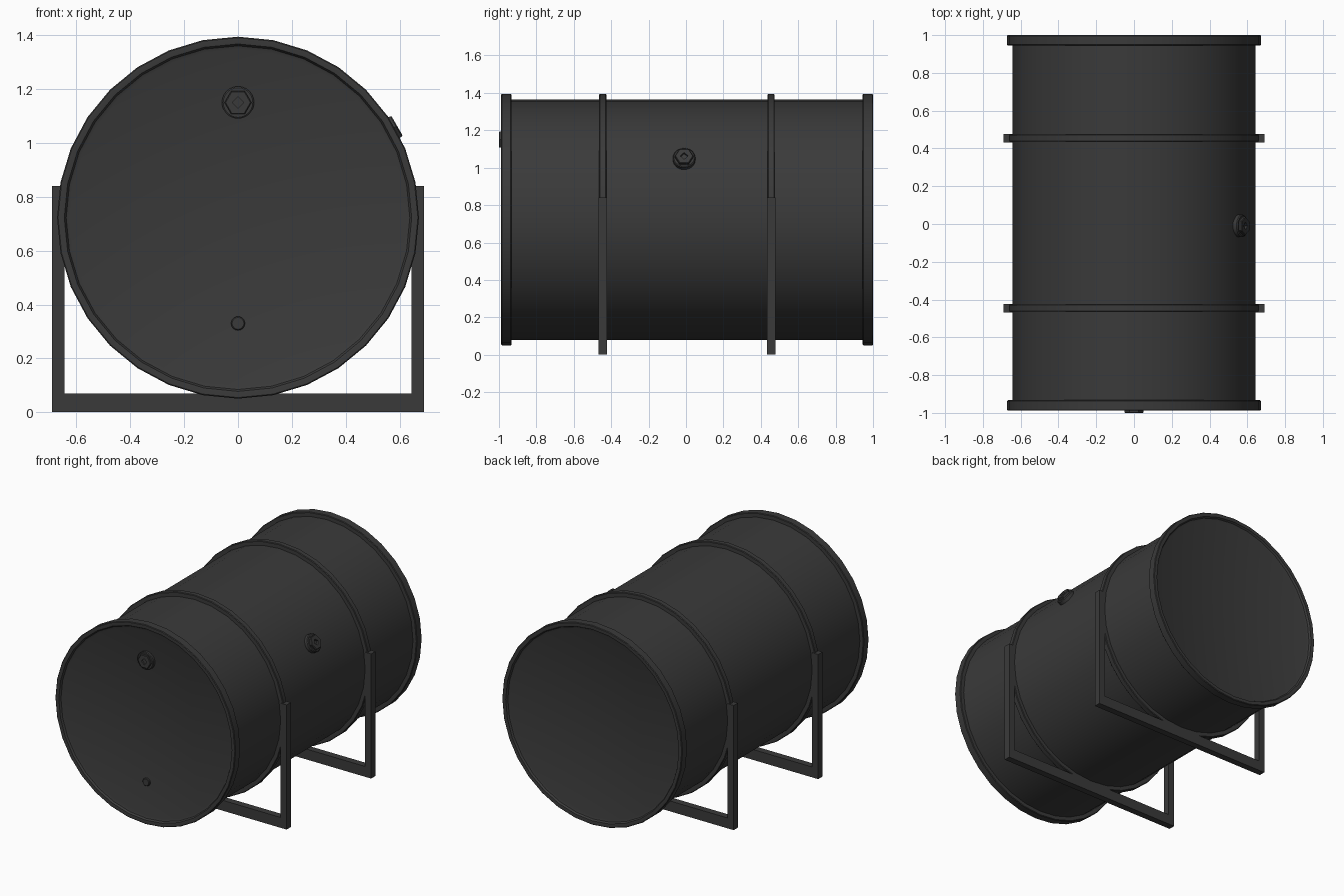
import bpy, bmesh, math
from mathutils import Vector, Matrix

if "Cube" in bpy.data.objects:
    bpy.data.objects.remove(bpy.data.objects["Cube"])

CZ = 0.7225  # height of drum axis
steel = bpy.data.materials.new("charcoal_steel")
steel.diffuse_color = (0.042, 0.042, 0.042, 1)
steel.use_nodes = True
steel.node_tree.nodes["Principled BSDF"].inputs["Base Color"].default_value = steel.diffuse_color


def finish(name, bm, matrix=None):
    bmesh.ops.remove_doubles(bm, verts=bm.verts, dist=1e-5)
    bmesh.ops.recalc_face_normals(bm, faces=bm.faces)
    me = bpy.data.meshes.new(name)
    bm.to_mesh(me)
    bm.free()
    ob = bpy.data.objects.new(name, me)
    bpy.context.collection.objects.link(ob)
    me.materials.append(steel)
    if matrix:
        ob.matrix_world = matrix
    bpy.ops.object.select_all(action='DESELECT')
    ob.select_set(True)
    bpy.context.view_layer.objects.active = ob
    bpy.ops.object.shade_smooth_by_angle(angle=math.radians(30))
    return ob


def lathe(bm, profile, sides, closed=False, phase=0.0):
    """Revolve (radius, height) points around the local z axis."""
    rings = []
    for r, h in profile:
        if r == 0:
            rings.append([bm.verts.new((0, 0, h))] * sides)
        else:
            rings.append([bm.verts.new((r * math.cos(a), r * math.sin(a), h))
                          for a in (phase + 2 * math.pi * i / sides for i in range(sides))])
    n = len(rings)
    for k in range(n if closed else n - 1):
        a, b = rings[k], rings[(k + 1) % n]
        for i in range(sides):
            j = (i + 1) % sides
            quad = list(dict.fromkeys((a[i], a[j], b[j], b[i])))
            bm.faces.new(quad)


def along(direction, origin):
    """Matrix turning local z to a direction."""
    q = Vector(direction).to_track_quat('Z', 'Y')
    return Matrix.Translation(origin) @ q.to_matrix().to_4x4()


drum_axis = Matrix.Translation((0, 0, CZ)) @ Matrix.Rotation(-math.pi / 2, 4, 'X')

# Drum shell with raised end rims and recessed lids
half = [(0, 0.975), (0.625, 0.975), (0.638, 0.980), (0.645, 0.993), (0.652, 0.994),
        (0.668, 0.994), (0.672, 0.990), (0.672, 0.943), (0.668, 0.939), (0.643, 0.939)]
profile = [(r, 0.006 - h) for r, h in half] + [(r, 0.006 + h) for r, h in reversed(half)]
bm = bmesh.new()
lathe(bm, profile, 32)
finish("drum", bm, drum_axis)

# Rolling hoops and the cradle frames below them
for label, y in (("front", -0.445), ("back", 0.455)):
    bm = bmesh.new()
    lathe(bm, [(0.64, y - 0.019), (0.668, y - 0.019), (0.672, y - 0.015),
               (0.672, y + 0.015), (0.668, y + 0.019), (0.64, y + 0.019)], 32, closed=True)
    finish(label + "_hoop", bm, drum_axis)

    # U-shaped outline extruded to the bar depth
    bm = bmesh.new()
    d = 0.0225
    outline = [(-0.69, 0), (0.69, 0), (0.69, 0.84), (0.645, 0.84),
               (0.645, 0.07), (-0.645, 0.07), (-0.645, 0.84), (-0.69, 0.84)]
    face = bm.faces.new([bm.verts.new((x, y - d, z)) for x, z in outline])
    ext = bmesh.ops.extrude_face_region(bm, geom=[face])
    bmesh.ops.translate(bm, vec=(0, 2 * d, 0),
                        verts=[v for v in ext["geom"] if isinstance(v, bmesh.types.BMVert)])
    finish(label + "_cradle", bm)


def plug(name, matrix, height):
    """Round flange, hexagonal head and a square socket."""
    bm = bmesh.new()
    lathe(bm, [(0.06, -0.02), (0.06, height * 0.5), (0.055, height * 0.62),
               (0, height * 0.62)], 24)
    finish(name + "_flange", bm, matrix)
    bm = bmesh.new()
    lathe(bm, [(0.05, 0), (0.05, height * 0.9), (0.046, height), (0.034, height)], 6)
    # Top face with a square hole
    outer = [v for v in bm.verts if abs(v.co.z - height) < 1e-6 and v.co.xy.length < 0.04]
    inner = [bm.verts.new((0.021 * math.cos(k * math.pi / 2),
                           0.021 * math.sin(k * math.pi / 2), height)) for k in range(4)]
    floor = [bm.verts.new((v.co.x, v.co.y, height * 0.65)) for v in inner]
    bm.faces.new(floor)
    for k in range(4):
        m = (k + 1) % 4
        bm.faces.new((inner[k], inner[m], floor[m], floor[k]))
    loops = []
    for loop in (outer, inner):
        n = len(loop)
        for i in range(n):
            a, b = loop[i], loop[(i + 1) % n]
            loops.append(bm.edges.get((a, b)) or bm.edges.new((a, b)))
    bmesh.ops.triangle_fill(bm, edges=loops, use_beauty=True)
    finish(name + "_head", bm, matrix)


# Filler plug on the front lid and one on the drum side
plug("lid_plug", along((0, -1, 0), (0, -0.969, 1.15)), 0.031)
a = math.radians(30)
out = Vector((math.cos(a), 0, math.sin(a)))
plug("side_plug", along(out, Vector((0, -0.01, CZ)) + out * 0.64), 0.042)

# Small drain plug low on the front lid
bm = bmesh.new()
lathe(bm, [(0.026, -0.01), (0.026, 0.010), (0.022, 0.014), (0, 0.014)], 16)
finish("drain_plug", bm, along((0, -1, 0), (0, -0.969, 0.33)))
